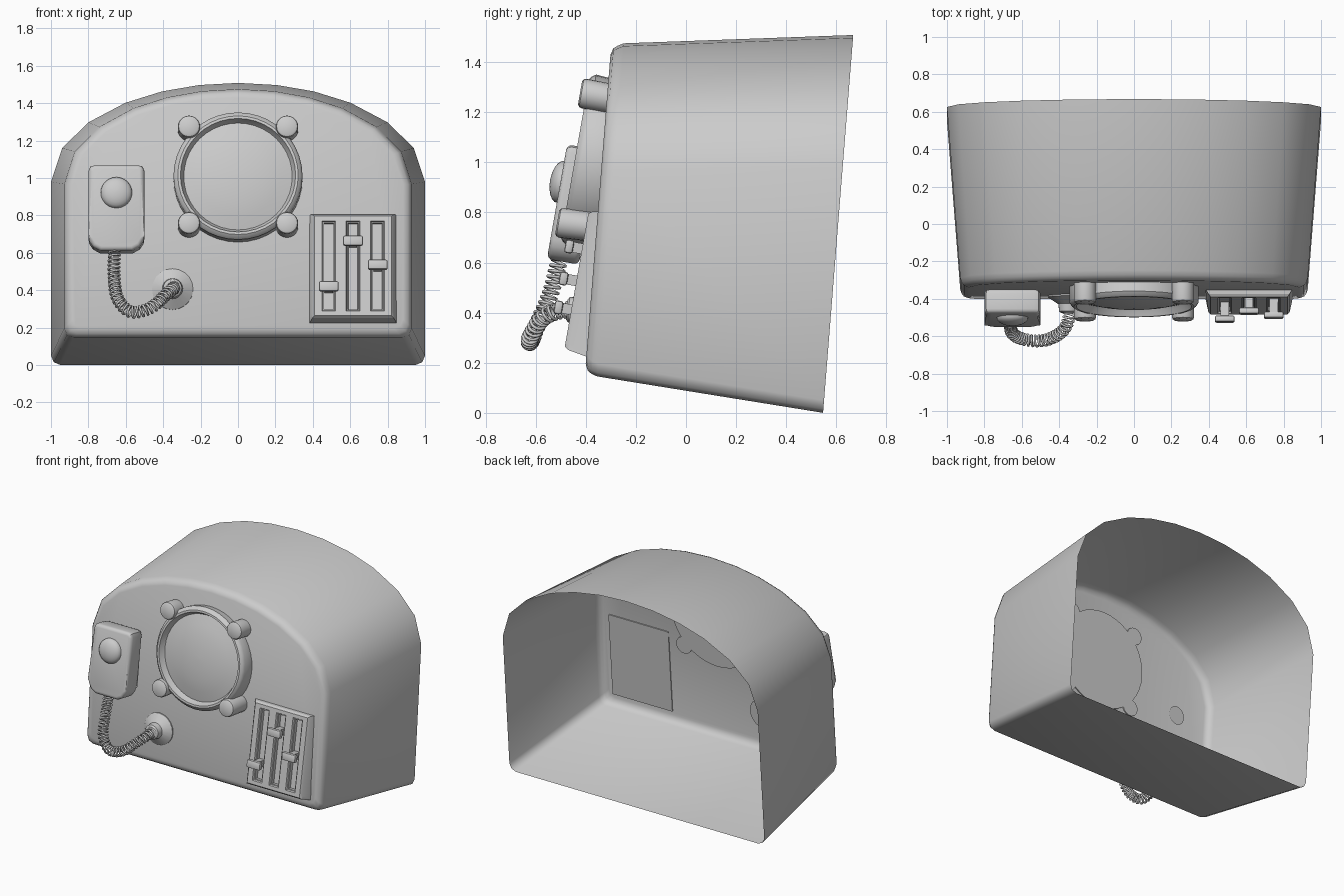
import bpy, bmesh
from math import sin, cos, pi, radians
from mathutils import Matrix, Vector

if "Cube" in bpy.data.objects:
    bpy.data.objects.remove(bpy.data.objects["Cube"])

FACE_TILT, PART_TILT = radians(4.57), radians(10)


def face_y(z):
    return -0.416 + 0.08 * z


def place(x, y, z, tilt=PART_TILT):
    return Matrix.Translation((x, y, z)) @ Matrix.Rotation(-tilt, 4, 'X')


def finish(name, bm, mat, seat=False, angle=35):
    """Transform, optionally seat deep vertices on the sloping front, and shade."""
    deep = [v for v in bm.verts if seat and v.co.y > 0.085]
    bm.transform(mat)
    for v in deep:
        v.co.y = face_y(v.co.z) + 0.008
    bmesh.ops.recalc_face_normals(bm, faces=bm.faces)
    me = bpy.data.meshes.new(name)
    bm.to_mesh(me)
    bm.free()
    me.shade_smooth()
    me.set_sharp_from_angle(angle=radians(angle))
    ob = bpy.data.objects.new(name, me)
    bpy.context.collection.objects.link(ob)
    return ob


def loft(bm, rings, cap_end=False):
    loops = [[bm.verts.new(p) for p in r] for r in rings]
    n = len(loops[0])
    for a, b in zip(loops, loops[1:]):
        for i in range(n):
            j = (i + 1) % n
            bm.faces.new((a[i], a[j], b[j], b[i]))
    if cap_end:
        bm.faces.new(loops[-1])
    return loops


def lathe(name, profile, mat, seg=32, seat=False):
    """Spin (radius, outward) pairs about the part's outward axis."""
    bm = bmesh.new()
    rings = [[(r * cos(2 * pi * i / seg), -o, r * sin(2 * pi * i / seg)) for i in range(seg)]
             for r, o in profile]
    loops = loft(bm, rings, True)
    bm.faces.new(loops[0])
    return finish(name, bm, mat, seat)


# Cabinet: open-backed shell with an arched top and rounded front edge
def arch(y, hw, zb, zc, rz, off=0):
    hw, zb, rz = hw - off, zb + off, rz - off
    c = 0.05
    right = [(hw - c, zb), (hw - c * 0.3, zb + c * 0.3), (hw, zb + c)]
    right += [(hw * cos(radians(a)), zc + rz * sin(radians(a))) for a in (0, 20, 37, 53, 66, 78)]
    pts = right + [(0, zc + rz)] + [(-x, z) for x, z in reversed(right)]
    return [(x, y, z) for x, z in pts]


bm = bmesh.new()
front = (0.925, 0.154, 0.97, 0.507)
loft(bm, [arch(0.96, 1.0, 0.077, 1.06, 0.53), arch(0.05, 0.929, 0.15, 0.975, 0.509),
          arch(0.027, *front, 0.004), arch(0.01, *front, 0.016), arch(0, *front, 0.042)], True)
finish("cabinet", bm, place(0, -0.416, 0, FACE_TILT), angle=50)

# Speaker: rim, domed cone and four corner knobs
spk = place(0, -0.443, 1.015)
lathe("speaker", [(0.345, -0.11), (0.345, -0.025), (0.335, -0.01), (0.322, 0), (0.308, 0),
                  (0.296, -0.03), (0.29, -0.04), (0.22, -0.022), (0.15, -0.009),
                  (0.07, -0.002), (0.01, 0)], spk, 40, True)
for sx in (-1, 1):
    for sz in (-1, 1):
        lathe("speaker_knob", [(0.06, -0.1), (0.06, 0.008), (0.056, 0.02), (0.046, 0.026)],
              spk @ Matrix.Translation((sx * 0.262, 0, sz * 0.262)), 20, True)

# Fader panel: wedge with three recessed slots
pan = place(0.615, -0.437, 0.53)
bm = bmesh.new()
xs = [-0.205, -0.167, -0.093, -0.037, 0.037, 0.093, 0.167, 0.205]
zs = [-0.27, -0.245, 0.245, 0.27]
g = [[bm.verts.new((x, 0, z)) for x in xs] for z in zs]
slots = []
for j in range(3):
    for i in range(7):
        f = bm.faces.new((g[j][i], g[j][i + 1], g[j + 1][i + 1], g[j + 1][i]))
        if j == 1 and i % 2:
            slots.append(f)
bm.normal_update()
rim = [e for e in bm.edges if e.is_boundary]
for scale, push in ((1.06, 0.015), (1.08, 0.1)):
    new = bmesh.ops.extrude_edge_only(bm, edges=rim)['geom']
    for v in (e for e in new if isinstance(e, bmesh.types.BMVert)):
        v.co = (v.co.x * scale, push, v.co.z * (1 + (scale - 1) * 0.65))
    rim = [e for e in new if isinstance(e, bmesh.types.BMEdge) and e.is_boundary]
bmesh.ops.contextual_create(bm, geom=rim)
for thick, depth in ((0.007, -0.012), (0.008, 0), (0.002, -0.025)):
    bmesh.ops.inset_individual(bm, faces=slots, thickness=thick, depth=depth)
finish("fader_panel", bm, pan, True, 25)


# Fader handles: stem plus wider cap
def box(bm, size, loc, bevel=0.0):
    vs = bmesh.ops.create_cube(bm, size=1, matrix=Matrix.Translation(loc) @
                               Matrix.Diagonal((*size, 1)))['verts']
    if bevel:
        edges = list({e for v in vs for e in v.link_edges})
        bmesh.ops.bevel(bm, geom=edges, offset=bevel, segments=2, profile=0.5, affect='EDGES')


for x, z in ((-0.13, -0.12), (0, 0.127), (0.132, -0.003)):
    bm = bmesh.new()
    box(bm, (0.045, 0.08, 0.042), (x, 0, z))
    box(bm, (0.106, 0.034, 0.054), (x, -0.052, z), 0.01)
    finish("fader_handle", bm, pan)

# Handset: rounded body, button and wall mount
mic = place(-0.65, -0.515, 0.843)
corner = [(0.15, 0.20), (0.14, 0.225), (0.115, 0.232)]
lower = [(0.085, -0.232), (0.125, -0.21), (0.145, -0.18), (0.15, -0.15)]
half = lower + corner
pts = half + [(-x, z) for x, z in reversed(half)]
bm = bmesh.new()
loops = loft(bm, [[(x, y, z) for x, z in pts] for y in (0.13, 0)], True)
bm.faces.new(loops[0])
edges = [e for e in bm.edges if abs(e.verts[0].co.y - e.verts[1].co.y) < 1e-4]
bmesh.ops.bevel(bm, geom=edges, offset=0.022, segments=3, profile=0.5, affect='EDGES')
finish("handset", bm, mic)
lathe("handset_button", [(0.085 * cos(a), 0.042 * sin(a)) for a in
                         [radians(d) for d in (-5, 15, 32, 48, 63, 77, 88)]],
      mic @ Matrix.Translation((0, 0, 0.08)), 24)
lathe("handset_mount", [(0.06, -0.16), (0.06, -0.1)], mic, 20, True)

# Cord socket
lathe("cord_socket", [(0.11, -0.01), (0.11, 0.008), (0.055, 0.045), (0.05, 0.085), (0.04, 0.092)],
      place(-0.35, face_y(0.405), 0.405, FACE_TILT), 20)

# Coiled cord: helix wound around a smooth path
path = [Vector(p) for p in ((-0.66, -0.48, 0.66), (-0.66, -0.505, 0.61), (-0.662, -0.54, 0.48),
                            (-0.645, -0.59, 0.36), (-0.575, -0.62, 0.285), (-0.47, -0.62, 0.305),
                            (-0.38, -0.57, 0.38), (-0.345, -0.49, 0.41), (-0.345, -0.42, 0.408),
                            (-0.345, -0.38, 0.405))]
dense = []
for a, b, c, d in zip(path, path[1:], path[2:], path[3:]):
    for i in range(60):
        t = i / 60
        dense.append(0.5 * (2 * b + (c - a) * t + (2 * a - 5 * b + 4 * c - d) * t * t
                            + (3 * b - a - 3 * c + d) * t ** 3))
dist = 0
normal = Vector((1, 0, 0))
coil = []
for p, q in zip(dense, dense[1:]):
    tan = (q - p).normalized()
    normal = (normal - tan * normal.dot(tan)).normalized()
    side = tan.cross(normal)
    steps = 2
    for s in range(steps):
        d = dist + (q - p).length * s / steps
        ang = 2 * pi * d / 0.0225
        coil.append(p.lerp(q, s / steps) + 0.029 * (normal * cos(ang) + side * sin(ang)))
    dist += (q - p).length
cu = bpy.data.curves.new("coiled_cord", 'CURVE')
cu.dimensions = '3D'
cu.bevel_depth = 0.0065
cu.bevel_resolution = 1
cu.use_fill_caps = True
sp = cu.splines.new('POLY')
sp.points.add(len(coil) - 1)
for pt, co in zip(sp.points, coil):
    pt.co = (*co, 1)
    pt.radius = 1
bpy.context.collection.objects.link(bpy.data.objects.new("coiled_cord", cu))
